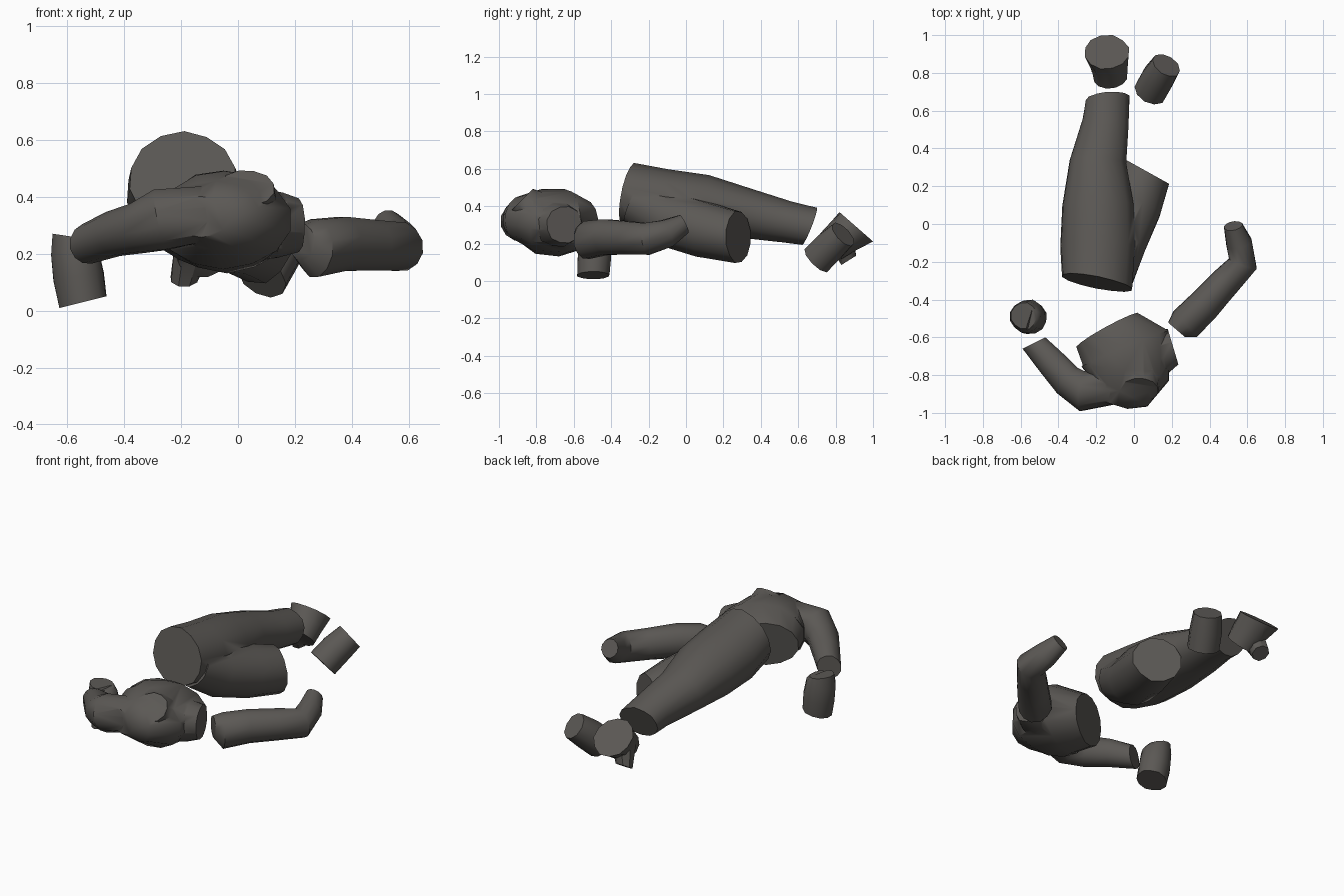
import bpy, bmesh, math, random
from mathutils import Vector

random.seed(4)
if "Cube" in bpy.data.objects:
    bpy.data.objects.remove(bpy.data.objects["Cube"])

stone = bpy.data.materials.new("dark_stone")
stone.use_nodes = True
colour = (.105, .098, .09, 1)
stone.diffuse_color = colour
stone.node_tree.nodes["Principled BSDF"].inputs["Base Color"].default_value = colour


def loft(name, stations, start=None, end=None, flat=1, sides=12, rough=.025):
    """Capped tube through (x, y, z, radius); flat scales its height, start and end tilt the cuts."""
    bm = bmesh.new()
    points = [Vector(station[:3]) for station in stations]
    rings = []
    last = len(points) - 1
    wobble = [1 + random.uniform(-rough, rough) for _ in range(sides)]
    for i, (point, station) in enumerate(zip(points, stations)):
        along = points[min(i + 1, last)] - points[max(i - 1, 0)]
        if i == 0 and start:
            along = Vector(start)
        if i == last and end:
            along = Vector(end)
        along.normalize()
        up = Vector((0, 1, 0)) if abs(along.z) > .85 else Vector((0, 0, 1))
        side = along.cross(up).normalized()
        up = side.cross(along) * flat
        ring = []
        for k in range(sides):
            angle = math.tau * (k + .5) / sides
            radius = station[3] * wobble[k] * (1 + random.uniform(-rough, rough) / 2)
            offset = side * math.cos(angle) + up * math.sin(angle)
            ring.append(bm.verts.new(point + offset * radius))
        rings.append(ring)
    for lower, upper in zip(rings, rings[1:]):
        for k in range(sides):
            following = (k + 1) % sides
            bm.faces.new((lower[k], lower[following], upper[following], upper[k]))
    bm.faces.new(rings[0][::-1])
    bm.faces.new(rings[-1])
    bmesh.ops.recalc_face_normals(bm, faces=bm.faces)
    mesh = bpy.data.meshes.new(name)
    bm.to_mesh(mesh)
    bm.free()
    mesh.materials.append(stone)
    fragment = bpy.data.objects.new(name, mesh)
    bpy.context.collection.objects.link(fragment)
    return fragment


def combine(base, tools, operation="UNION"):
    """Apply booleans and remove the helper pieces."""
    for tool in tools:
        modifier = base.modifiers.new("join", "BOOLEAN")
        modifier.operation = operation
        modifier.object = tool
        modifier.solver = "EXACT"
        bpy.context.view_layer.objects.active = base
        bpy.ops.object.modifier_apply(modifier=modifier.name)
        bpy.data.objects.remove(tool)


# Upper body: chest with a slanted waist cut, both shoulders, neck stump
chest = loft("upper_body", [
    (-.145, -.565, .3, .19),
    (-.045, -.665, .315, .25),
    (-.05, -.79, .32, .24),
    (-.08, -.89, .335, .17),
    (-.13, -.95, .33, .1)], start=(.5, -.9, .15), end=(-.3, -1, 0), flat=.73, sides=14)
upper_arm = loft("arm_piece", [
    (-.12, -.86, .34, .1),
    (-.27, -.885, .32, .11),
    (-.35, -.83, .29, .09),
    (-.44, -.73, .27, .08),
    (-.53, -.63, .235, .07)], end=(-.5, 1, 0))
shoulder = loft("shoulder_piece", [
    (.04, -.71, .31, .13),
    (.14, -.68, .3, .12),
    (.207, -.65, .3, .1)], end=(1, .3, 0))
neck = loft("neck_piece", [
    (.01, -.74, .32, .13),
    (.025, -.83, .395, .115),
    (.03, -.88, .43, .1)], end=(0, -.7, .7), flat=.9)
combine(chest, [upper_arm, shoulder, neck])

# Lower body: hips with right leg, left thigh stump
legs = loft("hips_and_right_leg", [
    (-.195, -.31, .465, .19),
    (-.19, -.12, .42, .2),
    (-.19, .1, .395, .19),
    (-.19, .33, .36, .15),
    (-.15, .54, .315, .125),
    (-.14, .66, .29, .12)], start=(.2, 1, -.2), end=(-.1, 1, -.4), flat=.88, sides=14)
thigh = loft("thigh_piece", [
    (-.12, -.28, .42, .12),
    (-.085, -.1, .335, .15),
    (0, .1, .275, .15),
    (.065, .28, .235, .14)], end=(.5, .9, 0))
combine(legs, [thigh])

# Left arm, bent at the elbow
loft("left_arm", [
    (.225, -.56, .24, .06),
    (.27, -.53, .22, .095),
    (.37, -.43, .235, .09),
    (.48, -.31, .23, .083),
    (.575, -.21, .225, .08),
    (.555, -.1, .255, .07),
    (.525, -.01, .305, .05)], start=(.6, .7, 0), end=(-.2, 1, .5), flat=1.08)

# Right forearm fragment with a chipped top
forearm = loft("right_forearm", [
    (-.545, -.495, .03, .087),
    (-.56, -.49, .12, .09),
    (-.575, -.49, .21, .085),
    (-.583, -.485, .26, .07)], start=(-.25, 0, 1), end=(.15, 0, 1))
chip = loft("chip", [(-.56, -.6, .28, .04), (-.53, -.46, .28, .03)], sides=5)
combine(forearm, [chip], "DIFFERENCE")

# Right foot: ankle cut faces back and up, toes below
foot = loft("right_foot", [
    (-.125, .775, .185, .09),
    (-.13, .84, .24, .1),
    (-.145, .91, .29, .12)], end=(0, .7, .8))
toes = loft("toe_piece", [
    (-.16, .83, .22, .07),
    (-.19, .87, .11, .05)], end=(0, .5, -.8), sides=8)
combine(foot, [toes])

# Left foot fragment with a notched end
ankle = loft("left_foot", [
    (.085, .7, .115, .09),
    (.125, .77, .185, .09),
    (.17, .84, .25, .08)], sides=10)
notch = loft("notch", [(.165, .84, .36, .04), (.2, .92, .22, .04)], sides=5)
combine(ankle, [notch], "DIFFERENCE")

# Smooth stone surfaces with crisp broken edges
for fragment in bpy.context.scene.objects:
    if fragment.type == "MESH":
        bpy.ops.object.select_all(action="DESELECT")
        fragment.select_set(True)
        bpy.context.view_layer.objects.active = fragment
        bpy.ops.object.shade_smooth_by_angle(angle=math.radians(45))
